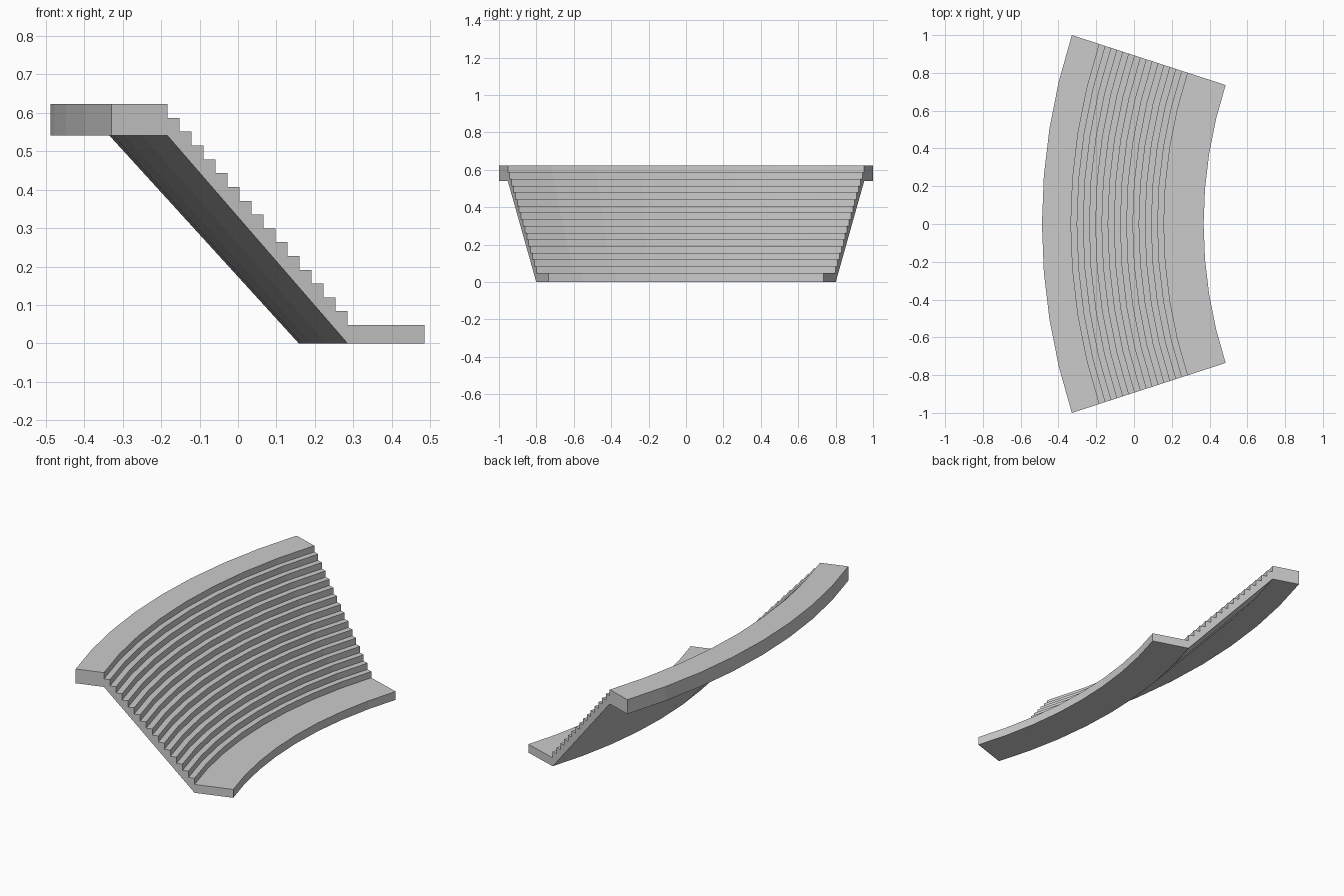
import bpy, bmesh
from math import cos, sin, radians

if "Cube" in bpy.data.objects:
    bpy.data.objects.remove(bpy.data.objects["Cube"])

HALF = radians(18)      # half of the sweep angle
SEGS = 8                # facets along the arc
CX = 2.749              # x of the arc centre
STEPS = 16              # risers
X0, X1 = -0.183, 0.285  # first and last riser, measured at the cut ends
Z0, Z1 = 0.622, 0.048   # upper and lower platform heights

# Side profile at the cut end: upper platform, stairs, lower platform, underside
profile = [(-0.329, 0.54), (-0.329, Z0)]
run = (X1 - X0) / (STEPS - 1)
rise = (Z0 - Z1) / STEPS
for i in range(STEPS):
    x = X0 + i * run
    profile += [(x, Z0 - i * rise), (x, Z0 - (i + 1) * rise)]
profile += [(0.485, Z1), (0.485, 0), (X1, 0), (X0, 0.54)]

# Sweep the profile around the arc centre
bm = bmesh.new()
rings = []
for s in range(SEGS + 1):
    a = -HALF + 2 * HALF * s / SEGS
    ring = []
    for x, z in profile:
        r = (CX - x) / cos(HALF)
        ring.append(bm.verts.new((CX - r * cos(a), r * sin(a), z)))
    rings.append(ring)
n = len(profile)
for a, b in zip(rings, rings[1:]):
    for i in range(n):
        j = (i + 1) % n
        bm.faces.new((a[i], a[j], b[j], b[i]))

# Cut ends
bm.faces.new(rings[0])
bm.faces.new(rings[-1][::-1])
bmesh.ops.recalc_face_normals(bm, faces=bm.faces)

mesh = bpy.data.meshes.new("curved_staircase")
bm.to_mesh(mesh)
bm.free()
obj = bpy.data.objects.new("curved_staircase", mesh)
bpy.context.collection.objects.link(obj)
